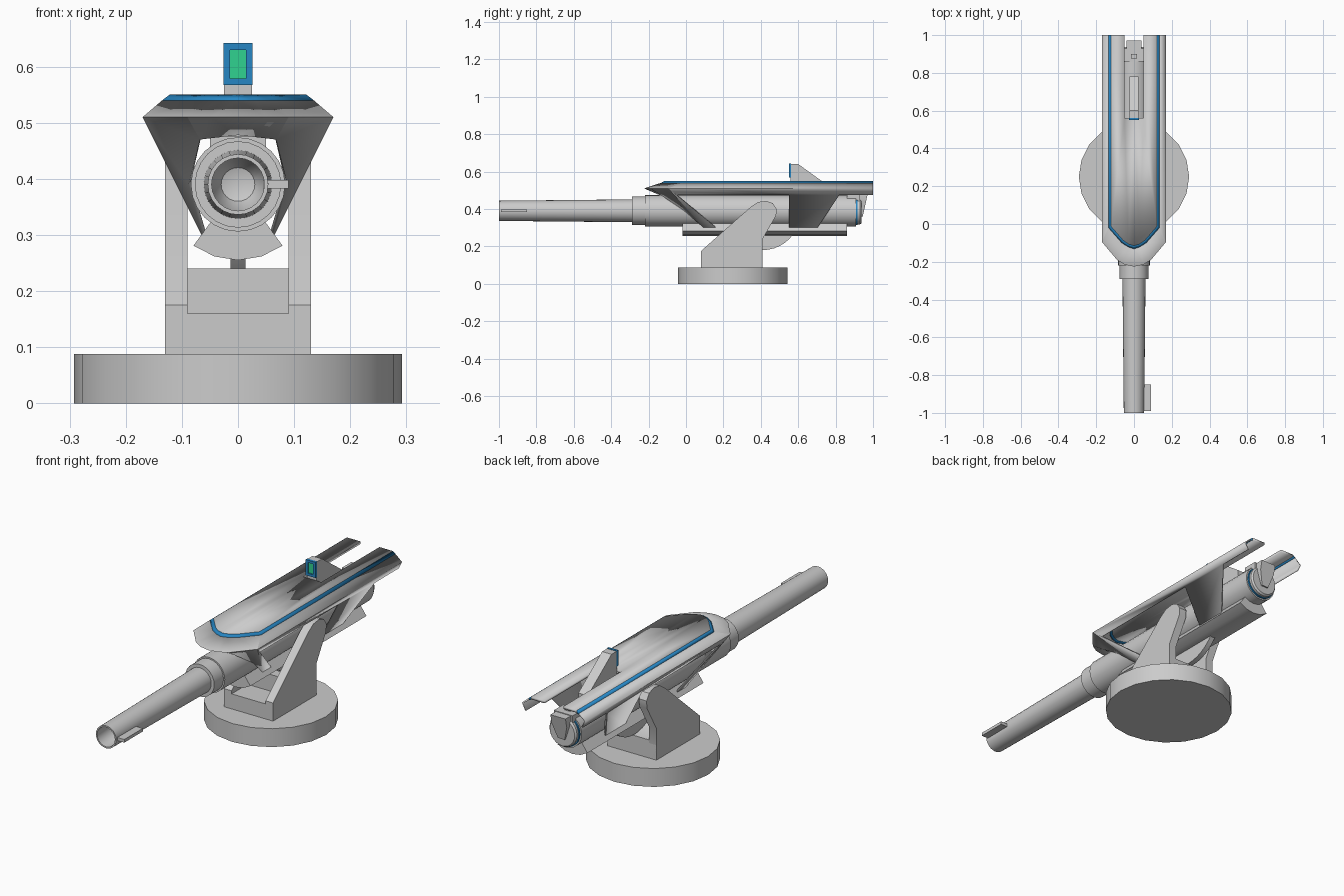
import bpy, bmesh, math
from mathutils import Vector

if "Cube" in bpy.data.objects:
    bpy.data.objects.remove(bpy.data.objects["Cube"])

AXIS_Z = 0.39


def finish(name, bm, mat=None, angle=30):
    me = bpy.data.meshes.new(name)
    bm.to_mesh(me)
    bm.free()
    me.polygons.foreach_set("use_smooth", [True] * len(me.polygons))
    me.set_sharp_from_angle(angle=math.radians(angle))
    ob = bpy.data.objects.new(name, me)
    bpy.context.collection.objects.link(ob)
    if mat:
        me.materials.append(mat)
    return ob


def material(name, color):
    m = bpy.data.materials.new(name)
    m.diffuse_color = color
    m.use_nodes = True
    m.node_tree.nodes["Principled BSDF"].inputs["Base Color"].default_value = m.diffuse_color
    return m


def prism(name, pts, place, a, b, mat=None):
    """Extrude a 2D profile between a and b; place(u, v, t) gives 3D."""
    bm = bmesh.new()
    lo = [bm.verts.new(place(u, v, a)) for u, v in pts]
    hi = [bm.verts.new(place(u, v, b)) for u, v in pts]
    bm.faces.new(lo)
    bm.faces.new(hi)
    n = len(pts)
    for i in range(n):
        j = (i + 1) % n
        bm.faces.new((lo[i], lo[j], hi[j], hi[i]))
    bmesh.ops.recalc_face_normals(bm, faces=bm.faces)
    return finish(name, bm, mat)


def along_x(u, v, t):
    return (t, u, v)


def along_y(u, v, t):
    return (u, t, v)


def box(name, x0, x1, y0, y1, z0, z1, mat=None):
    return prism(name, [(y0, z0), (y1, z0), (y1, z1), (y0, z1)], along_x, x0, x1, mat)


def lathe(name, prof, seg=24, mat=None):
    """Revolve (y, radius) points around the barrel axis."""
    bm = bmesh.new()
    rings = []
    for y, r in prof:
        if r == 0:
            rings.append([bm.verts.new((0, y, AXIS_Z))] * seg)
        else:
            rings.append([bm.verts.new((r * math.cos(k * math.tau / seg), y,
                                        AXIS_Z + r * math.sin(k * math.tau / seg))) for k in range(seg)])
    for p, q in zip(rings, rings[1:]):
        for k in range(seg):
            j = (k + 1) % seg
            bm.faces.new(list(dict.fromkeys((p[k], p[j], q[j], q[k]))))
    bmesh.ops.recalc_face_normals(bm, faces=bm.faces)
    return finish(name, bm, mat)


def sheet(name, polys, thick, mat=None):
    """Half shell from polygons, mirrored over x and thickened inward."""
    bm = bmesh.new()
    for p in polys:
        bm.faces.new([bm.verts.new(c) for c in p])
    bmesh.ops.remove_doubles(bm, verts=bm.verts, dist=0.0005)
    bmesh.ops.recalc_face_normals(bm, faces=bm.faces)
    bm.normal_update()
    bm.faces.ensure_lookup_table()
    if bm.faces[0].normal.z < 0:
        bmesh.ops.reverse_faces(bm, faces=bm.faces)
    ob = finish(name, bm, mat, 12)
    m = ob.modifiers.new("mirror", 'MIRROR')
    m.merge_threshold = 0.0005
    s = ob.modifiers.new("thickness", 'SOLIDIFY')
    s.thickness = thick
    s.offset = -1
    return ob


blue = material("blue", (0.02, 0.24, 0.55, 1))
green = material("green", (0.03, 0.65, 0.28, 1))

# round base
bm = bmesh.new()
bmesh.ops.create_cone(bm, cap_ends=True, segments=20, radius1=0.292, radius2=0.292, depth=0.088)
bmesh.ops.translate(bm, verts=bm.verts, vec=Vector((0, 0.25, 0.044)))
finish("base_disc", bm)

# pedestal and yoke plates
box("pedestal", -0.13, 0.13, 0.08, 0.41, 0.086, 0.16)
yoke = [(0.08, 0.088), (0.41, 0.088), (0.41, 0.24), (0.482, 0.365), (0.484, 0.40), (0.465, 0.43),
        (0.43, 0.443), (0.385, 0.437), (0.345, 0.41), (0.08, 0.175)]
for side, s in (("left", -1), ("right", 1)):
    prism("yoke_plate_" + side, yoke, along_x, 0.09 * s, 0.13 * s)
prism("cross_block", [(0.2, 0.15), (0.2, 0.24), (0.25, 0.24), (0.30, 0.205), (0.36, 0.18),
                      (0.41, 0.175), (0.41, 0.15)], along_x, -0.09, 0.09)
box("trunnion", -0.1, 0.1, 0.39, 0.45, 0.36, 0.42)

# elevation arc under the cradle
arc = [(0.41 + 0.2 * math.cos(math.radians(a)), 0.38 + 0.2 * math.sin(math.radians(a)))
       for a in range(-144, -35, 9)]
prism("elevation_arc", arc, along_x, -0.013, 0.013)

# curved cradle
angs = [math.radians(-90 + d) for d in (-36, -18, 0, 18, 36)]
cradle = [(0.135 * math.cos(a), AXIS_Z + 0.135 * math.sin(a)) for a in angs]
cradle += [(0.083 * math.cos(a), AXIS_Z + 0.083 * math.sin(a)) for a in reversed(angs)]
prism("cradle", cradle, along_y, -0.02, 0.86)

# barrel with bore, collar and sleeve
lathe("barrel", [(-0.80, 0), (-0.81, 0.03), (-0.84, 0.047), (-1.0, 0.047), (-1.0, 0.054), (-0.29, 0.061),
                 (-0.29, 0.077), (-0.22, 0.077), (-0.22, 0.084), (0.91, 0.084), (0.91, 0)])
box("muzzle_fin", 0.045, 0.09, -0.99, -0.85, 0.383, 0.398)

# breech
lathe("breech_ring", [(0.908, 0), (0.908, 0.077), (0.918, 0.077), (0.918, 0)], 24, blue)
lathe("breech_cap", [(0.91, 0), (0.91, 0.073), (0.93, 0.073), (0.938, 0.066), (0.938, 0)])
wedge = prism("breech_handle", [(-0.018, 0.36), (0.018, 0.36), (0.04, 0.43), (0.04, 0.475), (-0.04, 0.475),
                                (-0.04, 0.43)], along_y, 0.93, 0.945)
for v in wedge.data.vertices:
    if v.co.y > 0.94:
        v.co.y += max(0, v.co.z - 0.36) * 0.22
box("breech_latch", -0.05, 0.05, 0.86, 0.93, 0.44, 0.478)
box("latch_pin", -0.015, 0.015, 0.875, 0.9, 0.478, 0.49)

# armoured cover
low = [(0, -0.225), (0.05, -0.215), (0.09, -0.19), (0.17, -0.095), (0.17, 1)]
mid = [(0, -0.132), (0.03, -0.122), (0.065, -0.10), (0.135, -0.02), (0.135, 1)]
top = [(0, -0.115), (0.03, -0.106), (0.058, -0.086), (0.122, -0.012), (0.122, 1)]
C, B, A = ([(x, y, z) for x, y in o] for o, z in ((low, 0.51), (mid, 0.54), (top, 0.55)))


def band(p, q):
    return [(p[i], p[i + 1], q[i + 1], q[i]) for i in range(4)]


def wall(y, z):
    return (0.065 + (z - 0.30) * 0.5, y, z)


sheet("cover_top", [A + [(0.05, 1, 0.55), (0.05, 0.56, 0.55), (0, 0.56, 0.55)]], 0.012)
sheet("cover_trim", band(A, B), 0.01, blue)
foot, hole, chin = wall(0.10, 0.295), (0.068, -0.13, 0.47), (0, -0.15, 0.478)
side = [C[3], foot] + [wall(y, z) for y, z in ((0.165, 0.295), (-0.05, 0.475), (0.55, 0.475), (0.55, 0.295),
                                               (0.70, 0.295), (0.82, 0.475), (1, 0.475))] + [C[4]]
sheet("cover_sides", band(B, C) + [
    side,
    (C[0], C[1], C[2], hole, chin),
    (C[2], C[3], hole),
    (C[3], (0.088, -0.01, 0.39), hole),
    (C[3], foot, (0.088, -0.01, 0.39)),
], 0.008)

# sight
prism("sight_body", [(0.56, 0.475), (0.56, 0.64), (0.60, 0.64), (0.78, 0.51), (0.78, 0.475)],
      along_x, -0.025, 0.025)
frame = [("bottom", -0.026, 0.026, 0.567, 0.579), ("top", -0.026, 0.026, 0.63, 0.642),
         ("left", -0.026, -0.014, 0.579, 0.63), ("right", 0.014, 0.026, 0.579, 0.63)]
for n, x0, x1, z0, z1 in frame:
    box("sight_frame_" + n, x0, x1, 0.55, 0.562, z0, z1, blue)
box("sight_screen", -0.014, 0.014, 0.556, 0.563, 0.579, 0.63, green)
